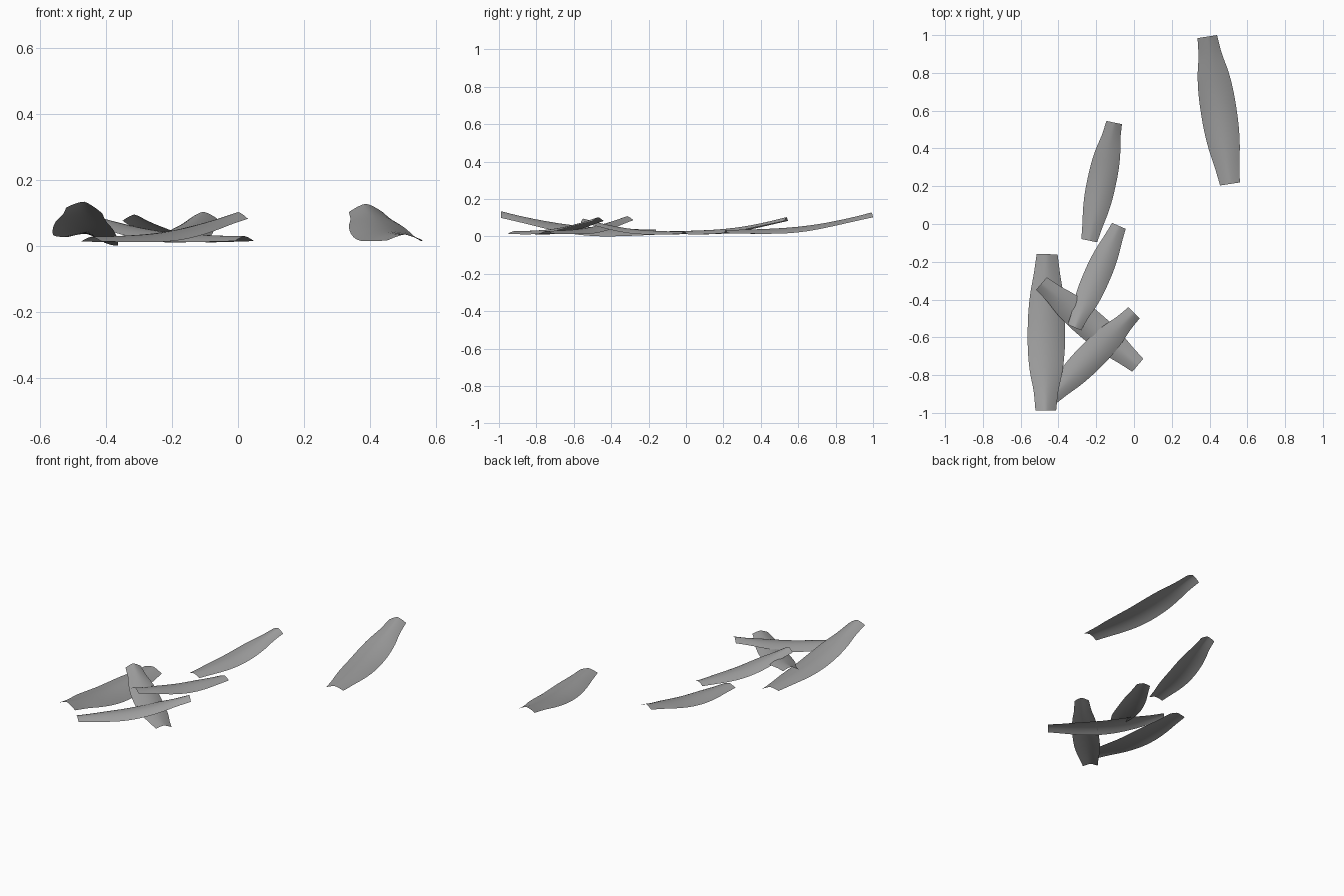
import bpy
import math
from mathutils import Vector

if "Cube" in bpy.data.objects:
    bpy.data.objects.remove(bpy.data.objects["Cube"])

grey = bpy.data.materials.new("stone_grey")
grey.diffuse_color = (0.35, 0.35, 0.35, 1)
grey.use_nodes = True
grey.node_tree.nodes["Principled BSDF"].inputs["Base Color"].default_value = grey.diffuse_color

# Profiles from the raised tip to the low tip, as fractions of the length
HALF_WIDTH = [.066, .079, .104, .117, .120, .117, .105, .084, .067]
RIDGE = [.162, .131, .104, .082, .066, .056, .050, .046, .044]
EDGE = [.130, .103, .076, .050, .030, .020, .018, .019, .022]
STEPS, ACROSS = 32, 12


def sample(vals, t):
    """Smooth interpolation through evenly spaced values."""
    f = t * (len(vals) - 1)
    i = min(int(f), len(vals) - 2)
    u = f - i
    b, c = vals[i], vals[i + 1]
    a = vals[i - 1] if i else 2 * b - c
    d = vals[i + 2] if i + 2 < len(vals) else 2 * c - b
    return b + .5 * u * (c - a + u * (2*a - 5*b + 4*c - d + u * (3 * (b - c) + d - a)))


def petal(name, raised, low, roll=0):
    """Curved thin sheet, arched across and sweeping up to one tip."""
    start, end = Vector(raised), Vector(low)
    length = (end - start).length
    along = (end - start) / length
    side = Vector((-along.y, along.x))
    slope = math.tan(math.radians(roll))
    verts, faces = [], []
    for i in range(STEPS + 1):
        t = i / STEPS
        half = sample(HALF_WIDTH, t) * length
        ridge, edge = sample(RIDGE, t) * length, sample(EDGE, t) * length
        power = 1.4 + .6 * math.sin(math.pi * t)   # sharper ridge at the tips
        for j in range(ACROSS + 1):
            s = 2 * j / ACROSS - 1
            p = start + along * (t * length) + side * (s * half)
            z = ridge - (ridge - edge) * abs(s) ** power + s * half * slope
            verts.append((p.x, p.y, z))
    row = ACROSS + 1
    for i in range(STEPS):
        for j in range(ACROSS):
            a = i * row + j
            faces.append((a, a + row, a + row + 1, a + 1))
    mesh = bpy.data.meshes.new(name)
    mesh.from_pydata(verts, [], faces)
    mesh.materials.append(grey)
    mesh.shade_smooth()
    obj = bpy.data.objects.new(name, mesh)
    bpy.context.collection.objects.link(obj)


# Scattered pieces: raised tip, low tip, sideways roll in degrees
petal("left_petal", (-.467, -.988), (-.46, -.16), 9)
petal("middle_petal", (-.105, .537), (-.237, -.088))
petal("inner_petal", (-.315, -.548), (-.08, -.01))
petal("crossing_petal", (-.49, -.315), (.02, -.748))
petal("front_petal", (0, -.47), (-.445, -.922))
petal("far_petal", (.388, .992), (.508, .212))
